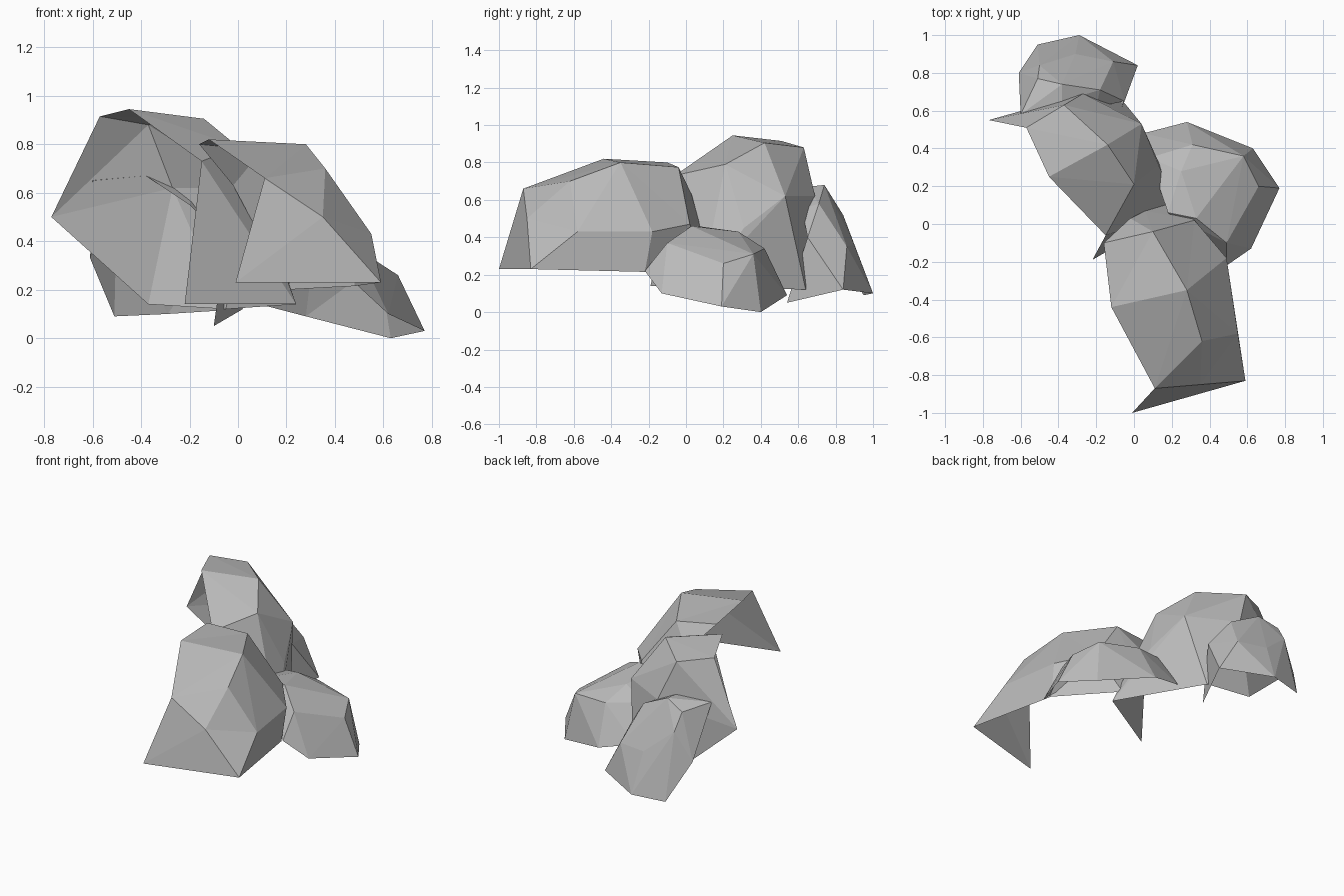
import bpy, bmesh
from mathutils import Vector

stone = bpy.data.materials.new("grey stone")
stone.diffuse_color = (0.5, 0.5, 0.5, 1)


def finish(name, bm):
    bmesh.ops.recalc_face_normals(bm, faces=bm.faces[:])
    mesh = bpy.data.meshes.new(name)
    bm.to_mesh(mesh)
    bm.free()
    mesh.materials.append(stone)
    bpy.context.collection.objects.link(bpy.data.objects.new(name, mesh))


def hull_rock(name, points, open_dir, limit=0.45):
    """Faceted rock shell: hull of the corner points, left open on one side."""
    bm = bmesh.new()
    for p in points:
        bm.verts.new(p)
    bmesh.ops.convex_hull(bm, input=bm.verts[:])
    loose = [v for v in bm.verts if not v.link_faces]
    bmesh.ops.delete(bm, geom=loose, context='VERTS')
    bmesh.ops.recalc_face_normals(bm, faces=bm.faces[:])
    bm.normal_update()
    d = Vector(open_dir).normalized()
    hidden = [f for f in bm.faces if f.normal.dot(d) > limit]
    bmesh.ops.delete(bm, geom=hidden, context='FACES')
    finish(name, bm)


# long front rock: a bent slab, open to the left and below
bm = bmesh.new()
v = [bm.verts.new(p) for p in [
    (-.01, -1, .23), (.59, -.83, .23), (.11, -.87, .66), (.35, -.85, .50),
    (.36, -.62, .70), (.55, -.58, .43), (-.12, -.44, .82), (.28, -.35, .80),
    (-.16, -.10, .80), (.10, -.04, .775), (.32, .02, .47), (.49, -.18, .43),
    (.48, -.22, .215), (-.02, .03, .63), (.06, .07, .48), (.20, .13, .20)]]
for f in [(0, 3, 2), (0, 1, 3),                          # front
          (2, 3, 4), (3, 1, 5), (3, 5, 4),               # front corner
          (4, 5, 7), (5, 11, 7), (1, 12, 11, 5),         # right side
          (2, 4, 7), (2, 7, 6), (6, 7, 9), (6, 9, 8),    # top
          (7, 11, 10), (7, 10, 9), (10, 11, 12),         # back corner
          (8, 9, 13), (9, 14, 13), (9, 10, 14),          # back
          (10, 12, 15), (14, 10, 15)]:
    bm.faces.new([v[i] for i in f])
finish("front_rock", bm)

# tall middle rock, open to the left and below
hull_rock("middle_rock", [
    (-.77, .55, .50), (-.57, .51, .915), (-.45, .25, .945), (-.37, .63, .88),
    (-.14, .42, .905), (-.15, -.06, .73), (0, .21, .79), (.13, .31, .45),
    (.04, .53, .62), (-.05, .64, .12), (-.27, .69, .62), (-.20, .67, .41),
    (-.37, .66, .14), (-.22, -.19, .14), (.24, .08, .14),
], (-.75, -.45, -.6))

# low right rock, open towards the pile and below
hull_rock("right_rock", [
    (.77, .19, .03), (.63, .40, 0), (.28, .54, .09), (.66, .20, .26),
    (.58, .36, .31), (.62, -.13, .10), (.31, .42, .34), (.33, .03, .46),
    (.25, .28, .43), (.49, -.10, .37), (.49, -.18, .27), (.49, -.22, .22),
    (.05, .48, .15), (.08, .35, .38), (.18, .06, .46),
], (-.45, -.3, -.85))

# small back rock, open to the front and below
hull_rock("back_rock", [
    (-.60, .58, .65), (-.51, .77, .63), (-.38, .74, .68), (-.18, .71, .58),
    (-.11, .86, .35), (.02, .84, .12), (-.61, .80, .33), (-.51, .95, .09),
    (-.29, 1, .10), (-.50, .84, .52), (-.31, .90, .36), (-.10, .54, .05),
    (-.05, .65, .40), (-.38, .65, .67), (-.20, .62, .55),
], (0, -.8, -.6), 0.33)
